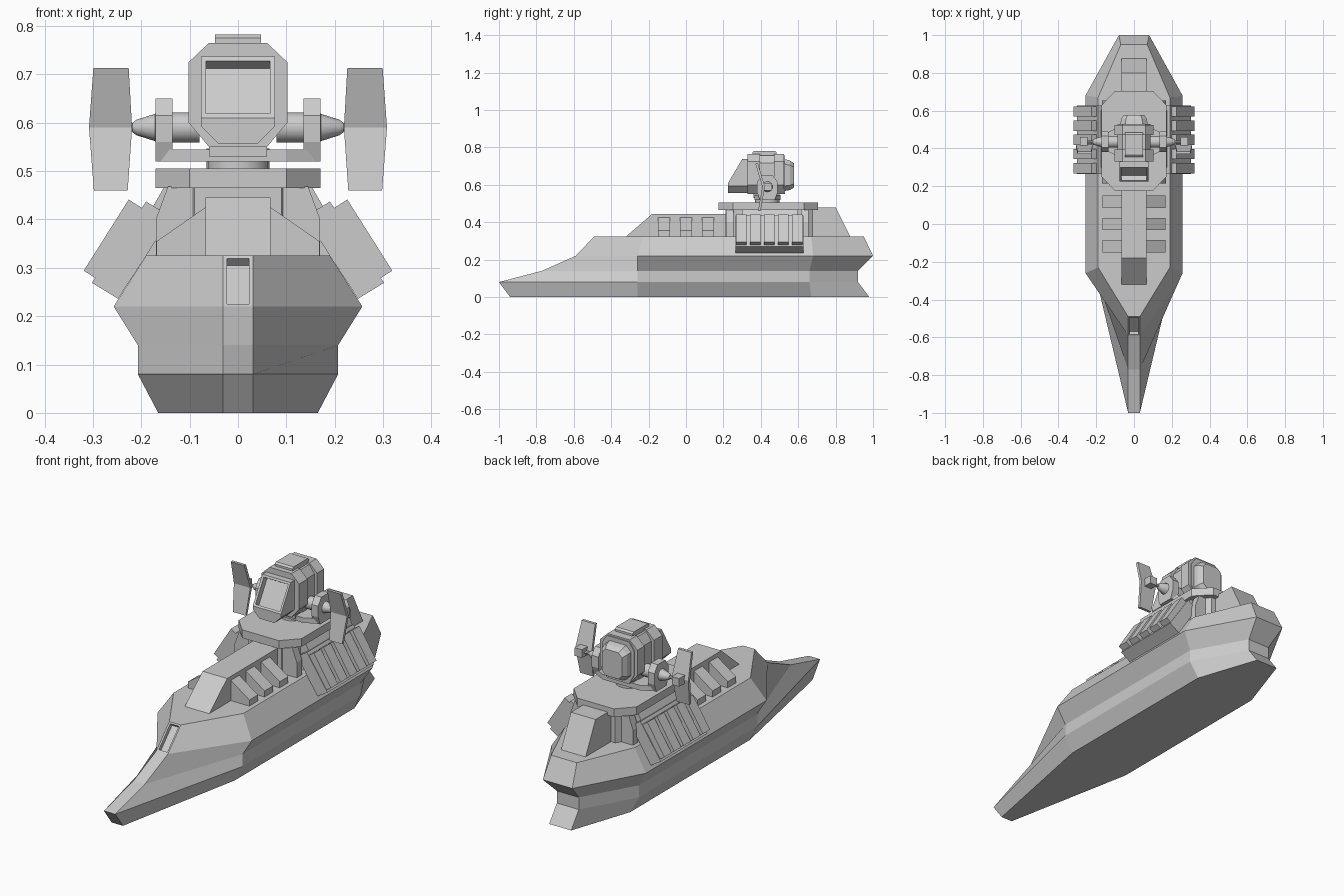
import bpy, bmesh, math
from mathutils import Vector, Matrix

if "Cube" in bpy.data.objects:
    bpy.data.objects.remove(bpy.data.objects["Cube"])

def finish(name, bm, smooth=False):
    bmesh.ops.recalc_face_normals(bm, faces=bm.faces[:])
    me = bpy.data.meshes.new(name)
    bm.to_mesh(me)
    bm.free()
    ob = bpy.data.objects.new(name, me)
    bpy.context.collection.objects.link(ob)
    if smooth:
        bpy.ops.object.select_all(action='DESELECT')
        ob.select_set(True)
        bpy.context.view_layer.objects.active = ob
        bpy.ops.object.shade_smooth_by_angle(angle=math.radians(35))
    return ob

def loft(rings):
    """Closed skin through rings of equal length, capped at both ends."""
    bm = bmesh.new()
    vs = [[bm.verts.new(p) for p in r] for r in rings]
    n = len(vs[0])
    for a, b in zip(vs, vs[1:]):
        for i in range(n):
            bm.faces.new((a[i], a[(i + 1) % n], b[(i + 1) % n], b[i]))
    bm.faces.new(vs[0])
    bm.faces.new(vs[-1])
    bmesh.ops.recalc_face_normals(bm, faces=bm.faces[:])
    return bm

PLACE = {'x': lambda p, t: (t, p[0], p[1]),
         'y': lambda p, t: (p[0], t, p[1]),
         'z': lambda p, t: (p[0], p[1], t)}

def prism_bm(pts, axis, a, b):
    return loft([[PLACE[axis](p, t) for p in pts] for t in (a, b)])

def prism(name, pts, axis, a, b):
    return finish(name, prism_bm(pts, axis, a, b))

def box(name, x0, x1, y0, y1, z0, z1):
    return prism(name, [(x0, y0), (x1, y0), (x1, y1), (x0, y1)], 'z', z0, z1)

def sym(half):
    """Complete a half outline (x >= 0) with its mirror image."""
    return half + [(-p[0], *p[1:]) for p in reversed(half)]

def lathe_x(name, prof, y, z, n=16):
    rings = [[(x, y + r * math.cos(2 * math.pi * i / n), z + r * math.sin(2 * math.pi * i / n))
              for i in range(n)] for x, r in prof]
    return finish(name, loft(rings), True)

def sink(bm, test, inset, depth):
    """Inset one face and push it in to form a recess."""
    f = next(f for f in bm.faces if test(f))
    nrm = f.normal.copy()
    bmesh.ops.inset_individual(bm, faces=[f], thickness=inset)
    bmesh.ops.translate(bm, vec=-nrm * 0.001, verts=f.verts[:])
    new = bmesh.ops.extrude_discrete_faces(bm, faces=[f])['faces'][0]
    bmesh.ops.translate(bm, vec=-nrm * depth, verts=new.verts[:])

# Hull: outline at each height (bow y, midship half width, fore/aft knuckles, stern)
levels = [(0.0, -0.94, 0.165, -0.26, 0.67, 0.06, 0.98),
          (0.08, -1.0, 0.207, -0.26, 0.66, 0.06, 0.92),
          (0.14, -0.77, 0.207, -0.26, 0.66, 0.06, 0.92),
          (0.22, -0.59, 0.257, -0.26, 0.68, 0.08, 1.0),
          (0.325, -0.49, 0.19, -0.23, 0.67, 0.07, 0.95)]
hull = loft([sym([(0.031, yb, z), (w, y1, z), (w, y2, z), (ws, ys, z)])
             for z, yb, w, y1, y2, ws, ys in levels])
sink(hull, lambda f: (f.calc_center_median() - Vector((0, -0.54, 0.2725))).length < 0.02, 0.011, 0.02)
finish("hull", hull)

# Forward cabin with stepped side ribs
prism("forward_cabin", [(-0.325, 0.32), (-0.18, 0.445), (0.25, 0.445), (0.25, 0.32)], 'x', -0.067, 0.067)
for s in (1, -1):
    for y in (-0.118, 0.0, 0.118):
        prism("cabin_rib", [(s * 0.06, 0.32), (s * 0.168, 0.32), (s * 0.168, 0.355), (s * 0.06, 0.43)],
              'y', y - 0.033, y + 0.033)

# Aft hump, central block and octagonal turret platform
prism("aft_hump", [(0.6, 0.32), (0.6, 0.48), (0.8, 0.48), (0.88, 0.32)], 'x', -0.067, 0.067)
def octa(w, wc, y0, y1, c):
    return sym([(wc, y0), (w, y0 + c), (w, y1 - c), (wc, y1)])
prism("platform_core", octa(0.13, 0.09, 0.21, 0.68, 0.06), 'z', 0.32, 0.47)
prism("turret_platform", octa(0.171, 0.1, 0.175, 0.705, 0.075), 'z', 0.465, 0.505)

# Angled launchers on both sides
for s in (1, -1):
    m = lambda pts: [(s * x, z) for x, z in pts]
    prism("launcher_support", m([(0.09, 0.32), (0.19, 0.32), (0.2, 0.385), (0.152, 0.468), (0.09, 0.468)]),
          'y', 0.3, 0.6)
    for y in (0.235, 0.635):
        prism("support_fin", m([(0.09, 0.32), (0.17, 0.32), (0.17, 0.4), (0.145, 0.468), (0.09, 0.468)]),
              'y', y - 0.02, y + 0.02)
    prism("launcher_body", m([(0.19, 0.437), (0.138, 0.405), (0.248, 0.236), (0.302, 0.269)]), 'y', 0.265, 0.627)
    for i in range(5):
        y = 0.268 + i * 0.075
        prism("launcher_tube", m([(0.226, 0.441), (0.18, 0.412), (0.273, 0.265), (0.319, 0.294)]),
              'y', y, y + 0.055)

# Swivel base and yoke
TY, TZ = 0.435, 0.59
bm = bmesh.new()
bmesh.ops.create_cone(bm, cap_ends=True, segments=20, radius1=0.065, radius2=0.065, depth=0.05,
                      matrix=Matrix.Translation((0, TY, 0.522)))
finish("swivel_base", bm, True)
prism("yoke_bar", octa(0.17, 0.1, 0.365, 0.505, 0.035), 'z', 0.52, 0.545)
for s in (1, -1):
    prism("yoke_arm", [(0.395, 0.52), (0.38, 0.56), (0.38, 0.615), (0.405, 0.65), (0.465, 0.65),
                       (0.49, 0.615), (0.49, 0.56), (0.475, 0.52)], 'x', s * 0.135, s * 0.171)
    lathe_x("axle", [(s * 0.08, 0.031), (s * 0.17, 0.031), (s * 0.172, 0.028), (s * 0.21, 0.016),
                     (s * 0.218, 0.01)], TY, TZ)
    lathe_x("antenna_spindle", [(s * 0.21, 0.008), (s * 0.26, 0.008)], TY, TZ, 8)
    box("antenna_hub", s * 0.245, s * 0.285, 0.41, 0.46, 0.57, 0.61)

    # Folded antenna plate
    rings = []
    for z, x0, x1, y in ((0.46, 0.228, 0.298, 0.392), (TZ, 0.219, 0.308, 0.415), (0.713, 0.226, 0.299, 0.378)):
        rings.append([(s * x0, y - 0.007, z), (s * x1, y - 0.007, z), (s * x1, y + 0.007, z), (s * x0, y + 0.007, z)])
    finish("antenna_plate", loft(rings))

# Turret head: core with two raised bands
def head(w, top):
    return sym([(0.06, 0.55), (w, 0.6), (w, top - 0.04), (0.06, top)])
prism("turret_core", head(0.088, 0.757), 'y', 0.335, 0.53)
prism("front_band", head(0.102, 0.765), 'y', 0.33, 0.395)
prism("rear_band", head(0.102, 0.765), 'y', 0.47, 0.525)
prism("turret_cap", [(0.355, 0.75), (0.355, 0.775), (0.365, 0.782), (0.475, 0.782), (0.485, 0.775), (0.485, 0.75)],
      'x', -0.048, 0.048)
box("turret_neck", -0.06, 0.06, 0.36, 0.5, 0.53, 0.57)

# Rear bulge of the turret
def bulge(w, z0, z1, c, y):
    return [(x, y, z) for x, z in sym([(w - c, z0), (w, z0 + c), (w, z1 - c), (w - c, z1)])]
finish("turret_back", loft([bulge(0.075, 0.565, 0.74, 0.028, 0.515), bulge(0.068, 0.572, 0.73, 0.025, 0.555),
                            bulge(0.055, 0.585, 0.715, 0.02, 0.577)]))

# Snout with a recessed sloping window and chamfered chin
bm = prism_bm([(0.36, 0.557), (0.225, 0.557), (0.225, 0.61), (0.3, 0.737), (0.36, 0.737)], 'x', -0.077, 0.077)
sink(bm, lambda f: f.normal.y < -0.3 and f.normal.z > 0.2, 0.015, 0.03)
chin = [e for e in bm.edges if all(v.co.z < 0.56 and abs(v.co.x) > 0.07 for v in e.verts)
        and abs(e.verts[0].co.y - e.verts[1].co.y) > 0.05]
bmesh.ops.bevel(bm, geom=chin, offset=0.036, segments=1, affect='EDGES')
finish("turret_snout", bm)
